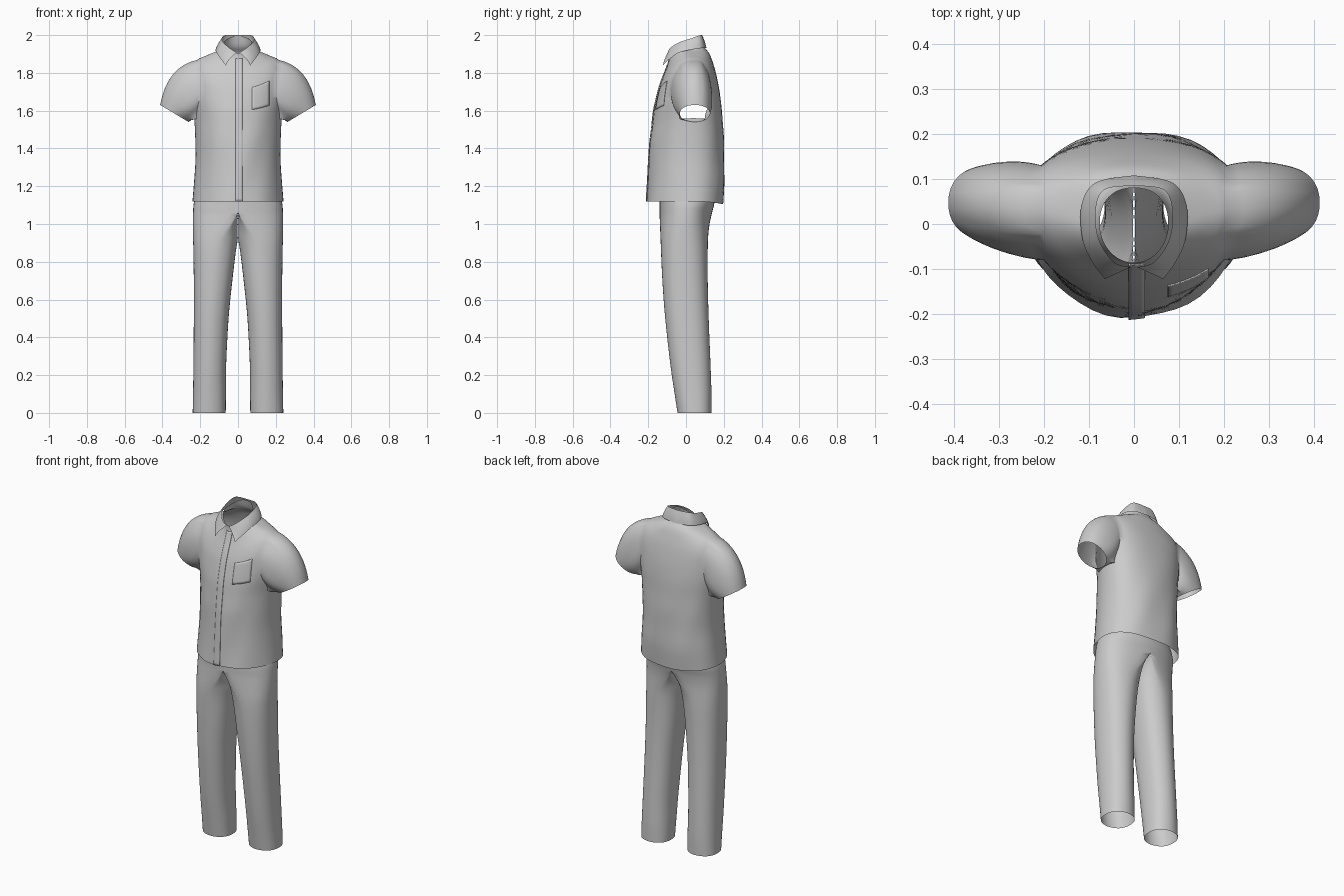
import bpy, bmesh, math
from mathutils import Vector

if "Cube" in bpy.data.objects:
    bpy.data.objects.remove(bpy.data.objects["Cube"])

SUB, N = 4, 48


def spline(rows, v):
    """Catmull-Rom through rows of equal-length tuples."""
    v = max(0.0, min(v, len(rows) - 1))
    i = min(int(v), len(rows) - 2)
    f = v - i
    a, b, c, d = (rows[max(0, min(j, len(rows) - 1))] for j in (i - 1, i, i + 1, i + 2))
    return [0.5 * (2 * q + (r - p) * f + (2 * p - 5 * q + 4 * r - s) * f * f
                   + (3 * q - p - 3 * r + s) * f ** 3) for p, q, r, s in zip(a, b, c, d)]


def power(c, n):
    return math.copysign(abs(c) ** (2 / n), c)


def finish(name, bm, angle=50):
    bmesh.ops.recalc_face_normals(bm, faces=bm.faces)
    me = bpy.data.meshes.new(name)
    bm.to_mesh(me)
    bm.free()
    ob = bpy.data.objects.new(name, me)
    bpy.context.collection.objects.link(ob)
    bpy.ops.object.select_all(action='DESELECT')
    ob.select_set(True)
    bpy.context.view_layer.objects.active = ob
    bpy.ops.object.shade_smooth_by_angle(angle=math.radians(angle))
    return ob


def add_grid(bm, pts, closed=False, skip=lambda i, j: False):
    vs = [[bm.verts.new(p) for p in row] for row in pts]
    n = len(vs[0])
    for i in range(len(vs) - 1):
        for j in range(n if closed else n - 1):
            if not skip(i, j):
                k = (j + 1) % n
                bm.faces.new((vs[i][j], vs[i][k], vs[i + 1][k], vs[i + 1][j]))
    return vs


# Shirt rings: half width, y front, y centre, y back, z side, z front, z back, side squeeze
BODY = [
    (.076, -.086, .00, .080, 1.965, 1.905, 1.995, 0),
    (.095, -.088, .00, .095, 1.925, 1.870, 1.940, 0),
    (.160, -.105, .02, .125, 1.895, 1.820, 1.900, .1),
    (.218, -.125, .035, .150, 1.868, 1.770, 1.830, .3),
    (.248, -.142, .04, .165, 1.820, 1.720, 1.770, .05),
    (.250, -.157, .04, .178, 1.750, 1.660, 1.700, 0),
    (.245, -.170, .04, .188, 1.660, 1.600, 1.620, .1),
    (.232, -.180, .04, .194, 1.560, 1.530, 1.530, .33),
    (.226, -.190, .035, .200, 1.450, 1.440, 1.440, .15),
    (.225, -.194, .03, .202, 1.340, 1.340, 1.340, 0),
    (.232, -.199, .03, .205, 1.230, 1.230, 1.225, 0),
    (.241, -.208, .03, .196, 1.120, 1.120, 1.105, 0),
]


def body_point(v, t, warp=True):
    hw, yf, yc, yb, zs, zf, zb, k = spline(BODY, v)
    if warp:
        t -= k * math.sin(2 * t)
    c, s = math.cos(t), math.sin(t)
    n = 2.0 if s < 0 else 2.3
    # soft cloth folds, fading out towards the shoulders
    fold = 1 + .014 * max(0, min(1, (v - 5) / 3)) * math.sin(7 * t + 1.3 * v) * abs(s)
    x = hw * power(c, n)
    y = yc + (abs(yf - yc) if s < 0 else yb - yc) * power(s, n) * fold
    w = s * s
    return Vector((x, y, zs * (1 - w) + (zf if s < 0 else zb) * w))


# Shirt body with an armhole left open on each side
R0, R1, C = 3 * SUB, 7 * SUB, 5
rows = (len(BODY) - 1) * SUB


def armhole(i, j):
    return R0 <= i < R1 and (j < C or j >= N - C or N // 2 - C <= j < N // 2 + C)


bm = bmesh.new()
vs = add_grid(bm, [[body_point(i / SUB, 2 * math.pi * j / N) for j in range(N)]
                   for i in range(rows + 1)], True, armhole)

# Sleeves lofted from each armhole to a tilted cuff
loop = [(R0, j) for j in range(C)] + [(i, C) for i in range(R0, R1)]
loop += [(R1, j) for j in range(C, -C, -1)] + [(i, -C) for i in range(R1, R0, -1)]
loop += [(R0, j) for j in range(-C, 0)]
for side in (1, -1):
    start = [vs[i][j % N if side > 0 else (N // 2 - j) % N] for i, j in loop]
    L, half = len(start), len(start) // 2
    lens = [(start[(i + 1) % L].co - start[i].co).length for i in range(L)]
    ang = [math.pi * sum(lens[:i]) / sum(lens[:half]) if i < half else
           math.pi * (1 + sum(lens[half:i]) / sum(lens[half:])) for i in range(L)]
    prev, steps = start, 12
    for r in range(1, steps + 1):
        f, ring = r / steps, []
        for p, a in zip(start, ang):
            ca, sa = math.cos(a), math.sin(a)
            cuff = Vector((side * (.337 + .075 * ca), .047 + .08 * power(sa, 2.2), 1.585 + .045 * ca))
            up = max(0, ca)
            bulge = Vector((side * .03 * up, .01 * sa, .042 * up)) * 4 * f * (1 - f)
            ring.append(bm.verts.new(p.co.lerp(cuff, f) + bulge))
        for i in range(L):
            k = (i + 1) % L
            bm.faces.new((prev[i], prev[k], ring[k], ring[i]))
        prev = ring
finish("shirt", bm)


# Flat patches lying on the shirt front
def patch(name, x0, x1, v0, v1, off, nx, nv):
    pts = []
    for i in range(nv + 1):
        v = v0 + (v1 - v0) * i / nv
        hw = spline(BODY, v)[0]
        pts.append([body_point(v, -math.acos((x0 + (x1 - x0) * j / nx) / hw), False)
                    + Vector((0, -off, 0)) for j in range(nx + 1)])
    b = bmesh.new()
    add_grid(b, pts)
    ob = finish(name, b, 40)
    mod = ob.modifiers.new("thickness", 'SOLIDIFY')
    mod.thickness, mod.offset = .003, 0


patch("button_placket", -.012, .024, .9, len(BODY) - 1, .003, 4, 50)
patch("chest_pocket", .075, .165, 4.1, 6.0, .002, 8, 10)

# Folded collar: fold line and outer edge, front centre to back centre
FOLD = [(.008, -.096, 1.908), (.045, -.084, 1.932), (.078, -.035, 1.962),
        (.085, .030, 1.984), (.066, .076, 2.0), (0, .085, 2.0)]
EDGE = [(.065, -.122, 1.84), (.092, -.085, 1.875), (.114, -.035, 1.908),
        (.117, .040, 1.925), (.085, .092, 1.932), (0, .108, 1.932)]
pts = []
for q in range(-30, 31):
    v, sx = 5 - abs(q) / 6, (1 if q >= 0 else -1)
    a, b = Vector(spline(FOLD, v)), Vector(spline(EDGE, v))
    a.x *= sx
    b.x *= sx
    out = Vector((b.x - a.x, b.y - a.y, 0)) * .12
    pts.append([a.lerp(b, f) + out * 4 * f * (1 - f) for f in (0, .2, .4, .6, .8, 1)])
bm = bmesh.new()
add_grid(bm, pts)
finish("collar", bm)

# Trouser leg rings: z, inner x, middle x, outer x, y front, y back
LEG = [
    (0, .065, .152, .240, -.045, .135),
    (.10, .064, .152, .238, -.060, .135),
    (.25, .063, .150, .236, -.082, .130),
    (.50, .050, .142, .234, -.110, .120),
    (.70, .030, .130, .234, -.125, .115),
    (.85, .012, .115, .236, -.132, .115),
    (.93, 0, .090, .238, -.135, .117),
    (1.0, 0, .040, .239, -.138, .125),
    (1.06, 0, 0, .238, -.140, .138),
    (1.11, 0, 0, .234, -.140, .150),
    (1.16, 0, 0, .220, -.140, .150),
]
pts = []
for i in range((len(LEG) - 1) * SUB + 1):
    z, xi, xm, xo, yf, yb = spline(LEG, i / SUB)
    xi, xm = max(0, xi), max(0, xm)
    yc, ring = (yf + yb) / 2, []
    for j in range(N):
        t = 2 * math.pi * j / N
        c, s = math.cos(t), math.sin(t)
        x = xm + ((xo - xm) if c > 0 else max(0, xm - xi)) * power(c, 2.3)
        # pressed crease at front and back
        y = yc + (yb - yf) / 2 * power(s, 2.3) * (.975 + .025 * abs(s) ** 30)
        ring.append((max(0, x), y, z))
    pts.append(ring)
bm = bmesh.new()
add_grid(bm, pts, True)
inner = [f for f in bm.faces if all(v.co.x < .003 for v in f.verts)]
bmesh.ops.delete(bm, geom=inner, context='FACES')
geom = bm.verts[:] + bm.edges[:] + bm.faces[:]
copy = bmesh.ops.duplicate(bm, geom=geom)["geom"]
for v in copy:
    if isinstance(v, bmesh.types.BMVert):
        v.co.x = -v.co.x
bmesh.ops.remove_doubles(bm, verts=bm.verts, dist=.0005)
finish("trousers", bm)
